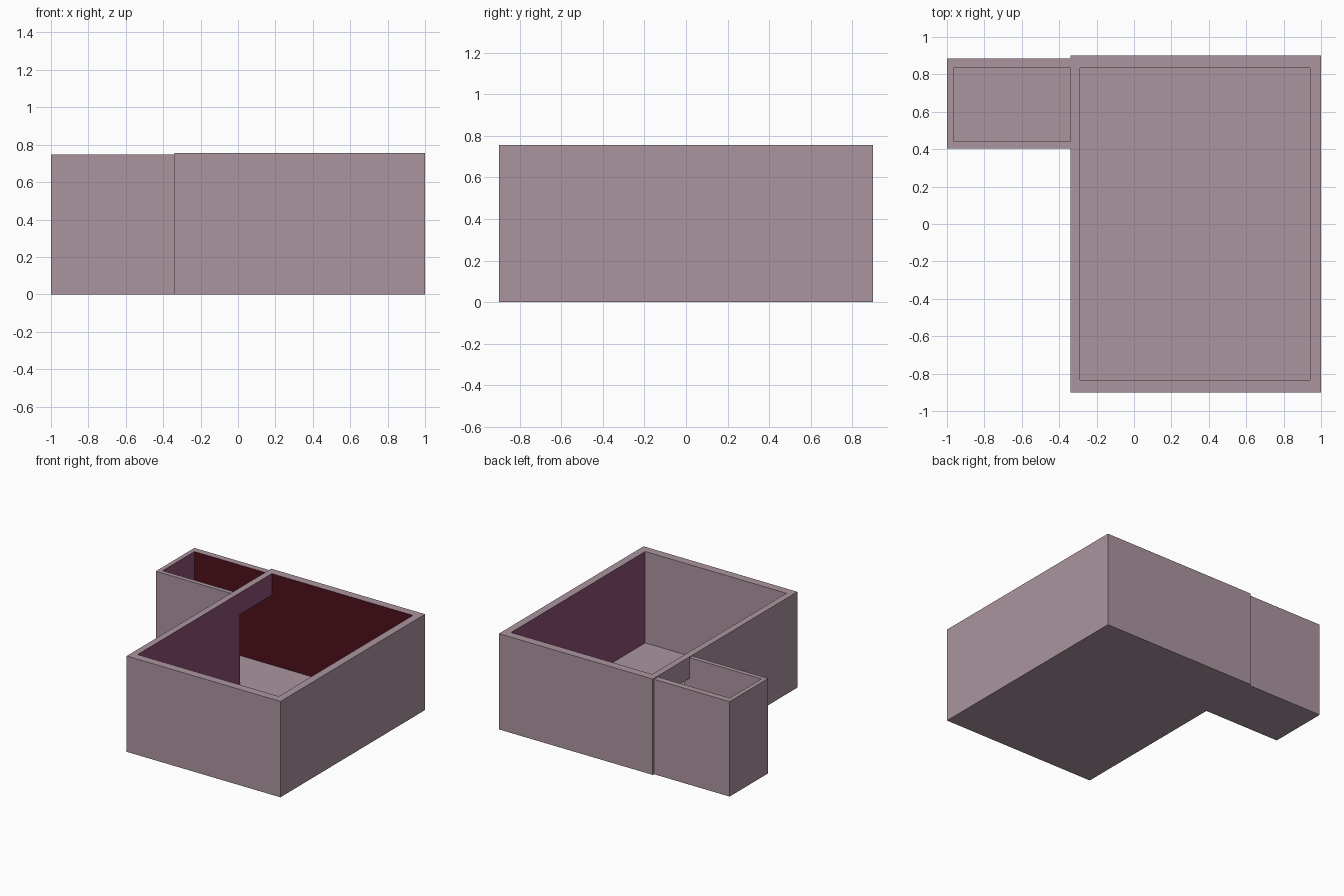
import bpy
import bmesh
from mathutils import Vector

if "Cube" in bpy.data.objects:
    bpy.data.objects.remove(bpy.data.objects["Cube"])


def material(name, rgb):
    m = bpy.data.materials.new(name)
    m.diffuse_color = (*rgb, 1)
    m.use_nodes = True
    m.node_tree.nodes["Principled BSDF"].inputs["Base Color"].default_value = m.diffuse_color
    return m


PLASTER = material("plaster", (0.41, 0.30, 0.35))
PURPLE = material("purple_paint", (0.27, 0.08, 0.18))
RED = material("dark_red_paint", (0.073, 0.005, 0.012))


def box(name, lo, hi):
    lo, hi = Vector(lo), Vector(hi)
    bm = bmesh.new()
    bmesh.ops.create_cube(bm, size=1)
    for v in bm.verts:
        v.co = Vector([a + (c + 0.5) * (b - a) for a, b, c in zip(lo, hi, v.co)])
    me = bpy.data.meshes.new(name)
    bm.to_mesh(me)
    bm.free()
    ob = bpy.data.objects.new(name, me)
    bpy.context.collection.objects.link(ob)
    return ob


def room(name, lo, hi, hollows):
    ob = box(name, lo, hi)
    # carve the hollows out of the solid block
    for a, b in hollows:
        cutter = box("cutter", a, b)
        cutter.hide_render = True
        mod = ob.modifiers.new("carve", 'BOOLEAN')
        mod.operation, mod.solver, mod.object = 'DIFFERENCE', 'EXACT', cutter
        dg = bpy.context.evaluated_depsgraph_get()
        dg.update()
        me = bpy.data.meshes.new_from_object(ob.evaluated_get(dg))
        ob.modifiers.clear()
        ob.data = me
        bpy.data.objects.remove(cutter)
    # paint the inner side and back walls
    me = ob.data
    me.materials.clear()
    for m in (PLASTER, PURPLE, RED):
        me.materials.append(m)
    for p in me.polygons:
        inside = all(l + 0.01 < c < h - 0.01 for l, c, h in zip(lo, p.center, hi))
        p.material_index = 0
        if inside and abs(p.normal.x) > 0.9:
            p.material_index = 1
        elif inside and p.normal.y < -0.9:
            p.material_index = 2
    return ob


FLOOR = 0.035
# main room with a doorway in the left wall, against the back wall
room("main_room", (-0.34, -0.90, 0), (1.0, 0.90, 0.755), [
    ((-0.29, -0.835, FLOOR), (0.94, 0.835, 1.0)),
    ((-0.45, 0.44, FLOOR), (-0.15, 0.835, 0.585)),
])
# side room, open towards the main room
room("side_room", (-1.0, 0.405, 0), (-0.34, 0.885, 0.748), [
    ((-0.965, 0.44, FLOOR), (-0.2, 0.835, 1.0)),
])
